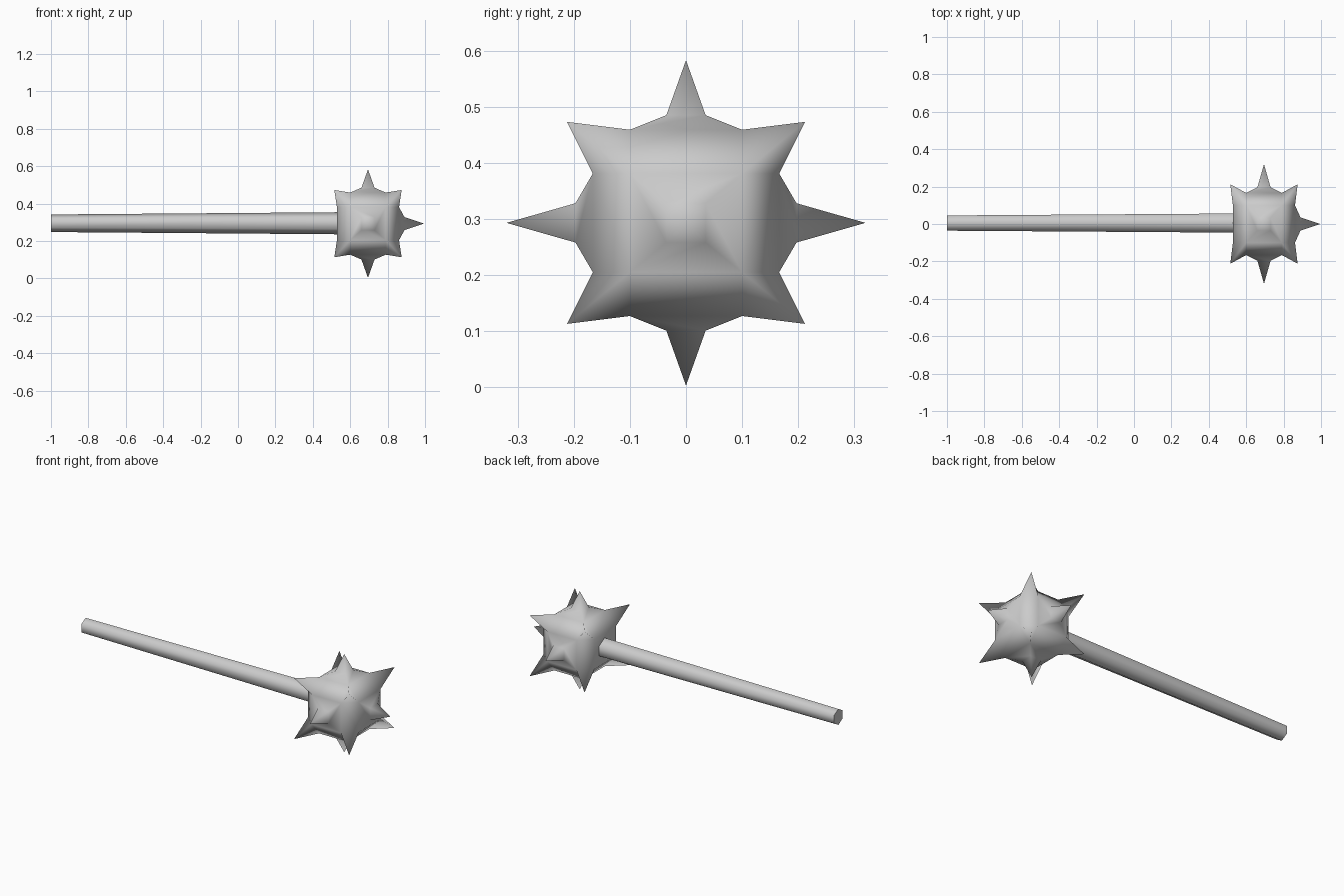
import bpy, bmesh, math
from itertools import product
from mathutils import Vector

if "Cube" in bpy.data.objects:
    bpy.data.objects.remove(bpy.data.objects["Cube"])

CENTRE = Vector((0.695, 0, 0.293))
INNER = (0.095, 0.10, 0.088)      # half width of each flat side of the ball
OUTER = 0.166                     # distance of the flat sides from the centre
TIPS = (0.30, 0.32, 0.29)         # spike reach along each axis
CORNER = (0.18, 0.212, 0.18)      # corner spike reach
SPIKE_BASE, SPIKE_HEIGHT = 0.035, (0.195, 0.197, 0.192)


def finish(bm, name):
    bmesh.ops.recalc_face_normals(bm, faces=bm.faces)
    mesh = bpy.data.meshes.new(name)
    bm.to_mesh(mesh)
    bm.free()
    obj = bpy.data.objects.new(name, mesh)
    bpy.context.collection.objects.link(obj)
    mesh.shade_smooth()
    return obj


# Spiked head: bevelled cube with pyramids on its sides and corners
bm = bmesh.new()
SIGNS = list(product((-1, 1), repeat=3))
ball = {}
for axis in range(3):
    for s in SIGNS:
        p = [s[i] * (OUTER if i == axis else INNER[i]) for i in range(3)]
        ball[axis, s] = bm.verts.new(CENTRE + Vector(p))


def signs(a, sa, b, sb, c, sc):
    s = [0, 0, 0]
    s[a], s[b], s[c] = sa, sb, sc
    return tuple(s)


LOOP = [(-1, -1), (1, -1), (1, 1), (-1, 1)]
for a in range(3):
    b, c = (a + 1) % 3, (a + 2) % 3
    for sa in (-1, 1):
        # flat side, with a spike unless the handle joins there
        outer = [ball[a, signs(a, sa, b, sb, c, sc)] for sb, sc in LOOP]
        if a == 0 and sa == -1:
            bm.faces.new(outer)
        else:
            ring = []
            for sb, sc in LOOP:
                p = Vector()
                p[a], p[b], p[c] = sa * SPIKE_HEIGHT[a], sb * SPIKE_BASE, sc * SPIKE_BASE
                ring.append(bm.verts.new(CENTRE + p))
            p = Vector()
            p[a] = sa * TIPS[a]
            tip = bm.verts.new(CENTRE + p)
            for i in range(4):
                j = (i + 1) % 4
                bm.faces.new((outer[i], outer[j], ring[j], ring[i]))
                bm.faces.new((ring[i], ring[j], tip))
        # bevelled edges between neighbouring sides
        for sb in (-1, 1):
            lo, hi = signs(a, sa, b, sb, c, -1), signs(a, sa, b, sb, c, 1)
            bm.faces.new((ball[a, lo], ball[a, hi], ball[b, hi], ball[b, lo]))

# corner spikes
for s in SIGNS:
    tip = bm.verts.new(CENTRE + Vector([s[i] * CORNER[i] for i in range(3)]))
    for a in range(3):
        bm.faces.new((ball[a, s], ball[(a + 1) % 3, s], tip))
finish(bm, "spiked_head")

# Handle: tapered six-sided rod with corners at top and bottom
bm = bmesh.new()
rings = []
for x, r in ((-1.0, 0.047), (0.54, 0.059)):
    rings.append([bm.verts.new((x, 0.005 + r * math.sin(k * math.pi / 3),
                                0.295 + r * math.cos(k * math.pi / 3))) for k in range(6)])
for i in range(6):
    j = (i + 1) % 6
    bm.faces.new((rings[0][i], rings[0][j], rings[1][j], rings[1][i]))
for ring in rings:
    bm.faces.new(ring)
handle = finish(bm, "handle")
bpy.context.view_layer.objects.active = handle
handle.select_set(True)
bpy.ops.object.shade_smooth_by_angle(angle=math.radians(65))
